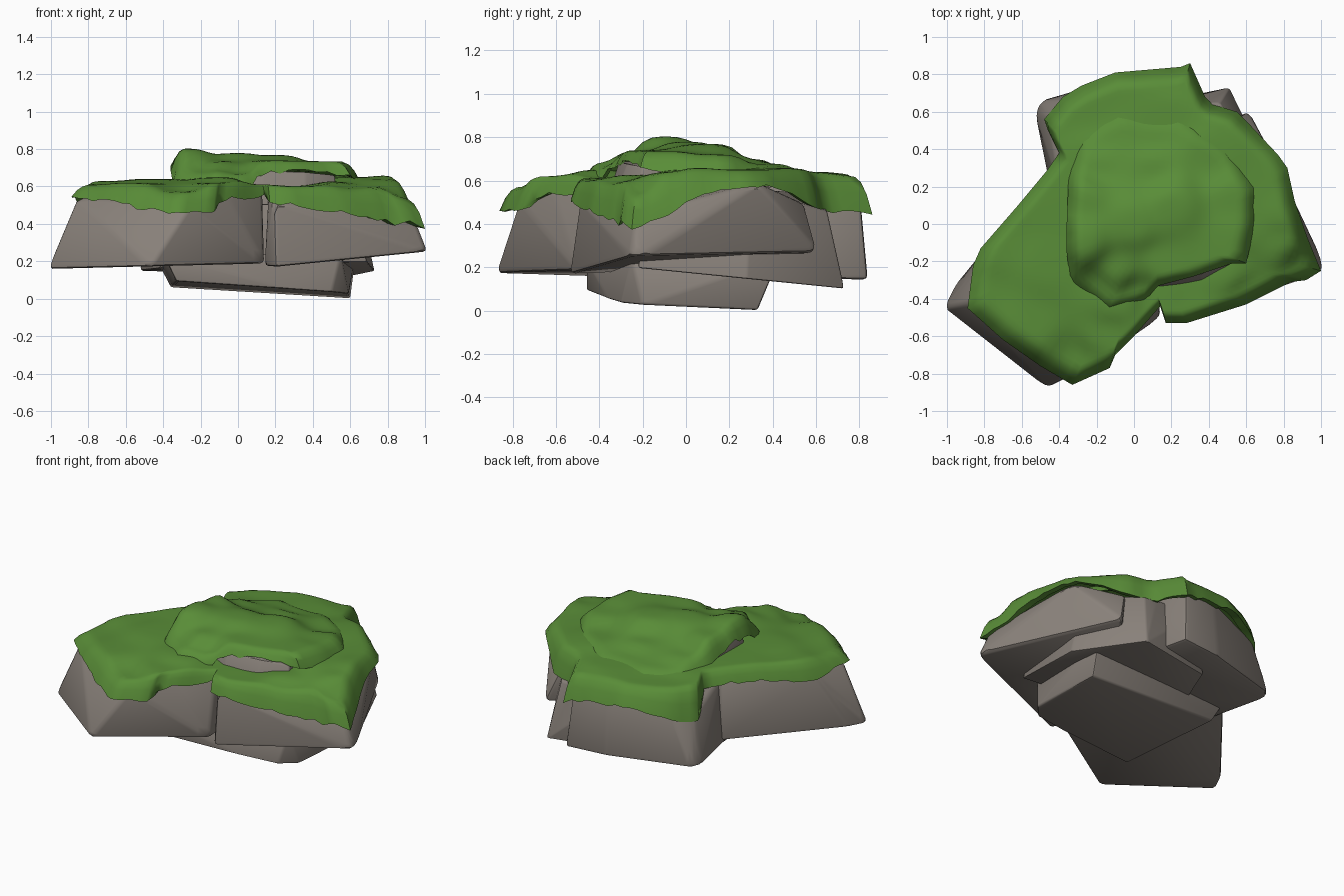
import bpy, bmesh, math, random
from mathutils import Vector

random.seed(4)
if "Cube" in bpy.data.objects:
    bpy.data.objects.remove(bpy.data.objects["Cube"], do_unlink=True)


def make_material(name, colour):
    mat = bpy.data.materials.new(name)
    mat.use_nodes = True
    mat.diffuse_color = (*colour, 1)
    mat.node_tree.nodes["Principled BSDF"].inputs["Base Color"].default_value = (*colour, 1)
    return mat


STONE = make_material("warm grey stone", (0.25, 0.22, 0.195))
MOSS = make_material("moss green", (0.1, 0.265, 0.039))


def finish(name, bm, mat, angle):
    mesh = bpy.data.meshes.new(name)
    bm.to_mesh(mesh)
    bm.free()
    mesh.materials.append(mat)
    obj = bpy.data.objects.new(name, mesh)
    bpy.context.collection.objects.link(obj)
    bpy.ops.object.select_all(action="DESELECT")
    obj.select_set(True)
    bpy.context.view_layer.objects.active = obj
    bpy.ops.object.shade_smooth_by_angle(angle=math.radians(angle))


def boulder(name, bottom, plane, top, round_off=0.022):
    """Chiselled block: hull of a tilted flat base (z, slope x, slope y) and top corners."""
    bm = bmesh.new()
    z, sx, sy = plane
    for x, y in bottom:
        bm.verts.new((x, y, z + sx * x + sy * y))
    for corner in top:
        bm.verts.new(corner)
    bmesh.ops.convex_hull(bm, input=bm.verts[:])
    bmesh.ops.dissolve_limit(bm, angle_limit=math.radians(5), verts=bm.verts[:], edges=bm.edges[:])
    bmesh.ops.recalc_face_normals(bm, faces=bm.faces[:])
    bmesh.ops.bevel(bm, geom=bm.edges[:], offset=round_off, segments=2, profile=0.5,
                    affect="EDGES", clamp_overlap=True)
    finish(name, bm, STONE, 35)


# Stones, from the ground up
boulder("base_stone",
        [(-.33, -.46), (.25, -.36), (.5, -.3), (.59, -.2), (.6, .33), (-.36, .3)], (.053, -.06, -.045),
        [(-.4, -.46, .24), (.55, -.25, .24), (.63, .43, .24), (-.45, .35, .24)], .012)
boulder("middle_stone",
        [(.4, .71), (.51, .73), (.73, .28), (.69, -.22), (-.35, -.1), (-.02, .62)], (.175, 0, -.1),
        [(.37, .65, .46), (.46, .65, .46), (.64, .3, .56), (.6, -.2, .54), (-.3, -.1, .54), (0, .6, .54)])
boulder("back_stone",
        [(-.53, .59), (-.5, .66), (.02, .81), (.3, .84), (.37, .5), (0, 0), (-.43, .1)], (.16, 0, -.02),
        [(-.46, .57, .45), (-.37, .66, .46), (-.28, .5, .56), (.02, .77, .54), (.27, .81, .48),
         (.3, .5, .58), (0, 0, .56), (-.4, .2, .55)])
boulder("front_left_stone",
        [(-1.02, -.45), (-.47, -.88), (.14, -.5), (.1, .1), (-.45, .3), (-.96, -.33)], (.185, .025, 0),
        [(-.86, -.42, .54), (-.25, -.77, .51), (-.05, -.61, .55), (.13, -.42, .57), (.1, .1, .57),
         (-.42, .25, .56), (-.8, -.2, .53)])
boulder("front_right_stone",
        [(.2, -.54), (1.01, -.26), (1.01, -.2), (.61, .61), (.3, .3), (.14, -.4)], (.186, .08, .06),
        [(.19, -.49, .52), (.94, -.23, .44), (.76, .33, .59), (.53, .55, .49),
         (.3, .3, .58), (.16, -.38, .55)])
boulder("cap_stone",
        [(-.35, -.15), (.13, -.37), (.36, -.34), (.53, -.25), (.45, .2), (-.34, .2)], (.5, 0, 0),
        [(-.33, -.12, .7), (.13, -.31, .685), (.36, -.27, .68), (.52, -.2, .66),
         (.42, .15, .66), (-.33, .18, .68)], .01)


def crown_height(crown, x, y):
    """Rolling surface blended smoothly between landmarks."""
    total = weight = 0
    for cx, cy, cz in crown:
        w = 1 / ((x - cx) ** 2 + (y - cy) ** 2 + .006) ** 2
        total += w * cz
        weight += w
    return total / weight


def ragged(rim):
    points = []
    for a, b in zip(rim, rim[1:] + rim[:1]):
        a, b = Vector(a), Vector(b)
        steps = max(1, round((b - a).length / .05))
        for i in range(steps):
            p = a.lerp(b, i / steps)
            p.z += random.uniform(-.012, .012)
            points.append(p)
    return points


def moss_sheet(name, rim, crown, centre, ring_count, curl):
    """Rings spreading from the centre, curling down to the rim and tucking under."""
    rim = ragged(rim)
    bm = bmesh.new()
    hub = bm.verts.new((*centre.xy, crown_height(crown, *centre.xy)))
    rings = []
    for r in range(1, ring_count + 1):
        t = r / ring_count
        drop = max(0, (t - curl) / (1 - curl)) ** 2.5
        ring = []
        for p in rim:
            q = centre.lerp(p, t)
            top = crown_height(crown, q.x, q.y)
            ring.append(bm.verts.new((q.x, q.y, top + (p.z - top) * drop)))
        rings.append(ring)
    tuck = [centre.lerp(p, .93) for p in rim]
    rings.append([bm.verts.new((q.x, q.y, p.z + .015)) for q, p in zip(tuck, rim)])
    for i in range(len(rim)):
        j = (i + 1) % len(rim)
        bm.faces.new((hub, rings[0][i], rings[0][j]))
        for inner, outer in zip(rings, rings[1:]):
            bm.faces.new((inner[i], outer[i], outer[j], inner[j]))
    finish(name, bm, MOSS, 60)


# Lower moss: rim corners with the height of the hanging lip, then crown landmarks
blanket_rim = [
    (1.0, -.25, .38), (.93, -.08, .45), (.86, .12, .55), (.82, .3, .58), (.77, .37, .57),
    (.62, .53, .52), (.55, .6, .47), (.42, .64, .45), (.38, .68, .46), (.3, .86, .45),
    (.25, .84, .47), (-.1, .81, .5), (-.28, .74, .47), (-.38, .68, .44), (-.48, .56, .41),
    (-.46, .5, .47), (-.4, .38, .54), (-.47, .28, .55), (-.62, .1, .55), (-.82, -.13, .5),
    (-.86, -.22, .53), (-.89, -.45, .55), (-.7, -.62, .52), (-.5, -.76, .48), (-.33, -.86, .45),
    (-.13, -.77, .47), (-.1, -.7, .52), (0, -.6, .54), (.14, -.44, .55), (.17, -.53, .52),
    (.28, -.53, .5), (.6, -.43, .46), (.84, -.31, .4), (.92, -.3, .41)]
blanket_crown = [
    (0, 0, .62), (.3, -.2, .6), (.52, -.28, .63), (.6, 0, .65), (0, .35, .64), (.42, .36, .66),
    (-.22, .35, .64), (.2, .6, .64), (-.25, .6, .62), (.25, .8, .62), (.68, .2, .65), (.8, .05, .66),
    (.8, -.1, .64), (.92, -.22, .53), (.6, -.36, .58), (.3, -.42, .6), (.14, -.4, .61),
    (-.1, -.42, .65), (-.15, -.6, .62), (-.3, -.75, .57), (-.55, -.55, .62), (-.8, -.4, .61),
    (-.7, -.1, .63), (-.45, -.2, .64), (-.45, .1, .64)]
moss_sheet("lower_moss", blanket_rim, blanket_crown, Vector((.05, 0, 0)), 32, .88)

# Upper moss: raised cap sinking away at the back, its lips baring stone at the front and one side
cap_rim = [
    (.6, -.21, .65), (.65, 0, .64), (.65, .2, .62), (.52, .42, .6), (.25, .6, .58), (-.1, .62, .57),
    (-.3, .48, .58), (-.35, .25, .63), (-.36, 0, .7), (-.36, -.15, .67), (-.34, -.32, .6),
    (-.15, -.48, .57), (.05, -.42, .59), (.13, -.33, .67), (.32, -.28, .685), (.53, -.21, .665)]
cap_crown = [
    (0, 0, .78), (-.27, -.1, .805), (-.27, .14, .77), (.2, .1, .77), (.5, -.1, .735),
    (.15, -.22, .74), (.52, .14, .72), (.1, .32, .7), (-.2, .32, .69), (-.08, -.26, .74),
    (-.2, -.36, .67), (0, -.37, .66), (.1, .47, .655), (-.2, .46, .645), (.42, .34, .675),
    (.1, .58, .63)]
moss_sheet("upper_moss", cap_rim, cap_crown, Vector((.1, 0, 0)), 20, .82)
